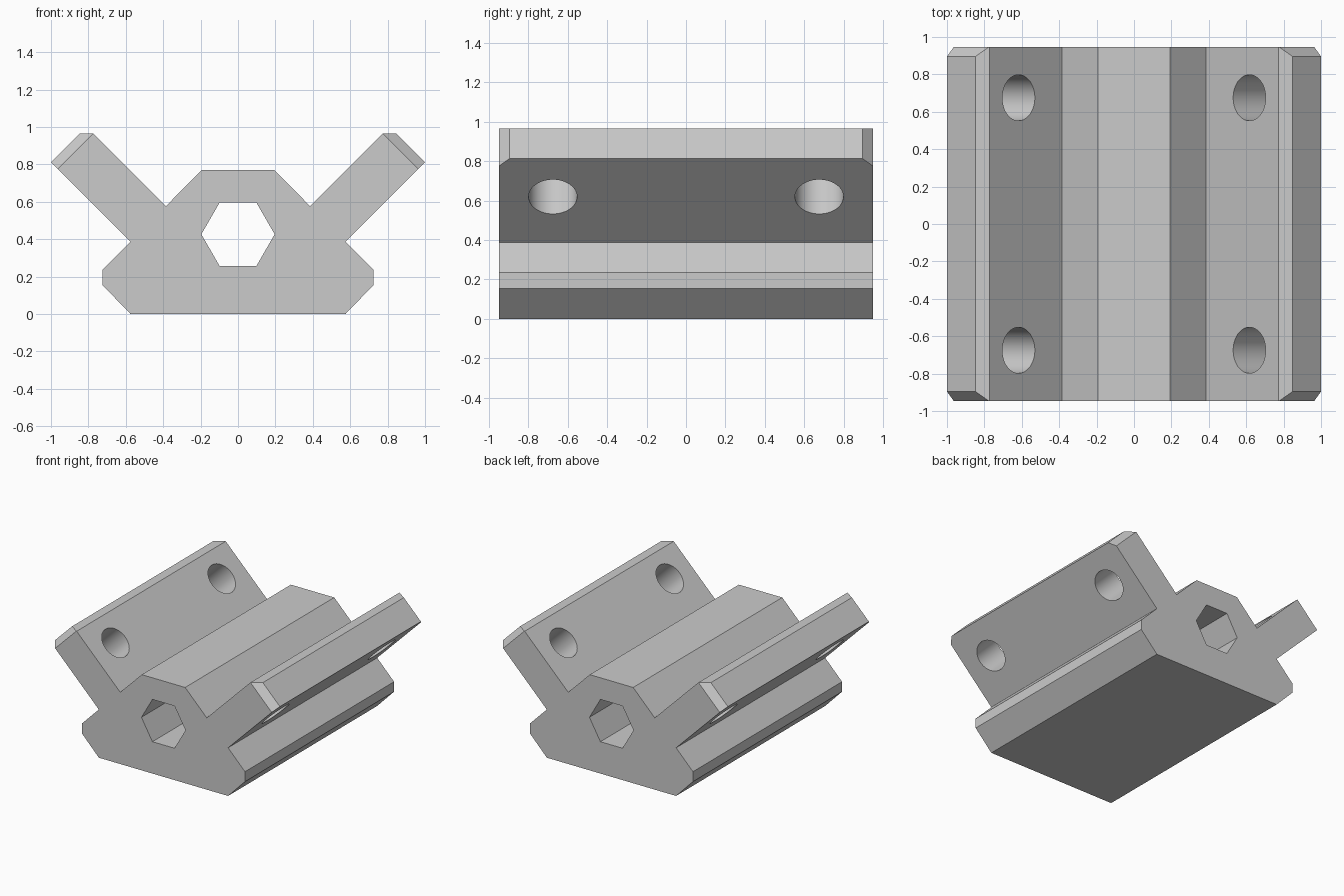
import bpy, bmesh
from math import radians, sqrt
from mathutils import Vector

cube = bpy.data.objects.get("Cube")
if cube:
    bpy.data.objects.remove(cube, do_unlink=True)

HALF_LENGTH = 0.947

grey = bpy.data.materials.new("light_grey")
grey.use_nodes = True
colour = (0.6, 0.6, 0.6, 1)
grey.diffuse_color = colour
grey.node_tree.nodes["Principled BSDF"].inputs["Base Color"].default_value = colour


def extrude_profile(name, points, half):
    """Extrude an x-z outline along y; returns the object and its bmesh."""
    bm = bmesh.new()
    face = bm.faces.new([bm.verts.new((x, -half, z)) for x, z in points])
    out = bmesh.ops.extrude_face_region(bm, geom=[face])
    moved = [v for v in out["geom"] if isinstance(v, bmesh.types.BMVert)]
    bmesh.ops.translate(bm, verts=moved, vec=(0, 2 * half, 0))
    bmesh.ops.recalc_face_normals(bm, faces=bm.faces)
    mesh = bpy.data.meshes.new(name)
    obj = bpy.data.objects.new(name, mesh)
    bpy.context.collection.objects.link(obj)
    mesh.materials.append(grey)
    return obj, bm


def cut(body, cutter):
    """Subtract the cutter from the body and remove it."""
    cutter.hide_render = True
    mod = body.modifiers.new("cut", "BOOLEAN")
    mod.operation = "DIFFERENCE"
    mod.solver = "EXACT"
    mod.object = cutter
    bpy.context.view_layer.objects.active = body
    bpy.ops.object.modifier_apply(modifier=mod.name)
    bpy.data.objects.remove(cutter, do_unlink=True)


# Main extrusion: base, raised centre and two slanted flanges
right_half = [(0.575, 0), (0.725, 0.155), (0.725, 0.235), (0.575, 0.387),
              (1.0, 0.812), (0.848, 0.964), (0.772, 0.964),
              (0.385, 0.577), (0.193, 0.77)]
outline = right_half + [(-x, z) for x, z in reversed(right_half)]
bracket, bm = extrude_profile("clamp_bracket", outline, HALF_LENGTH)

# Chamfered outer corners of the flanges
for sx in (-1, 1):
    for sy in (-1, 1):
        bmesh.ops.bisect_plane(
            bm, geom=bm.verts[:] + bm.edges[:] + bm.faces[:], dist=1e-5,
            plane_co=Vector((sx * 0.96, sy * HALF_LENGTH, 0.779)),
            plane_no=Vector((sx, sy * sqrt(2), 1)), clear_outer=True)
        bmesh.ops.holes_fill(bm, edges=[e for e in bm.edges if e.is_boundary])
bmesh.ops.recalc_face_normals(bm, faces=bm.faces)
bm.to_mesh(bracket.data)
bm.free()

# Hexagonal through hole
half_hex = [(0.098, 0.256), (0.196, 0.426), (0.098, 0.596)]
hexagon = half_hex + [(-x, z) for x, z in reversed(half_hex)]
hex_cutter, bm = extrude_profile("hex_cutter", hexagon, 1.2)
bm.to_mesh(hex_cutter.data)
bm.free()
cut(bracket, hex_cutter)

# Round bolt holes square to each flange
for sx in (-1, 1):
    for sy in (-1, 1):
        bpy.ops.mesh.primitive_cylinder_add(
            vertices=48, radius=0.123, depth=0.4,
            location=(sx * 0.713, sy * 0.675, 0.713),
            rotation=(0, radians(-45 * sx), 0))
        cutter = bpy.context.object
        cutter.name = "bolt_hole_cutter"
        cutter.data.materials.append(grey)
        cut(bracket, cutter)

# Smooth hole walls, crisp edges elsewhere
bpy.ops.object.select_all(action="DESELECT")
bracket.select_set(True)
bpy.context.view_layer.objects.active = bracket
bpy.ops.object.shade_smooth_by_angle(angle=radians(25))
